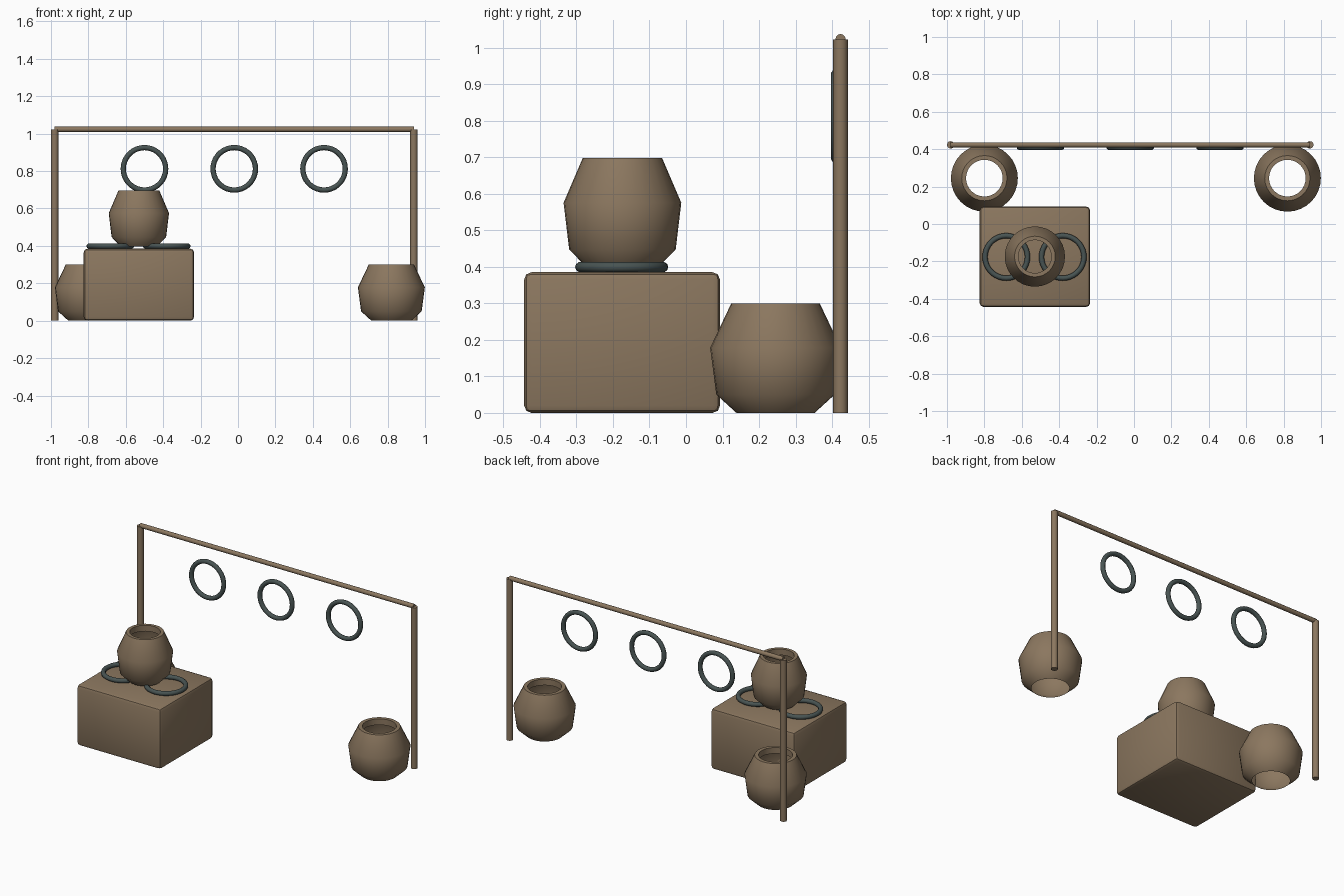
import bpy, bmesh, math
from mathutils import Matrix, Vector

if "Cube" in bpy.data.objects:
    bpy.data.objects.remove(bpy.data.objects["Cube"])


def material(name, rgb):
    m = bpy.data.materials.new(name)
    m.diffuse_color = (*rgb, 1)
    m.use_nodes = True
    m.node_tree.nodes["Principled BSDF"].inputs["Base Color"].default_value = m.diffuse_color
    return m


CLAY = material("warm_brown", (0.26, 0.185, 0.115))
IRON = material("dark_grey_green", (0.065, 0.088, 0.085))


def add_object(name, bm, mat, loc, angle=40):
    me = bpy.data.meshes.new(name)
    bm.to_mesh(me)
    bm.free()
    ob = bpy.data.objects.new(name, me)
    bpy.context.collection.objects.link(ob)
    ob.location = loc
    me.materials.append(mat)
    bpy.ops.object.select_all(action='DESELECT')
    ob.select_set(True)
    bpy.context.view_layer.objects.active = ob
    bpy.ops.object.shade_smooth_by_angle(angle=math.radians(angle))
    return ob


def loft(rings, closed=False):
    """Skin a list of equally long point loops."""
    bm = bmesh.new()
    loops = [[bm.verts.new(p) for p in ring] for ring in rings]
    n = len(loops[0])
    pairs = list(zip(loops, loops[1:]))
    if closed:
        pairs.append((loops[-1], loops[0]))
    for a, b in pairs:
        for i in range(n):
            j = (i + 1) % n
            bm.faces.new((a[i], a[j], b[j], b[i]))
    return bm


def circle(r, z, n):
    return [(r * math.cos(2 * math.pi * i / n), r * math.sin(2 * math.pi * i / n), z)
            for i in range(n)]


def pot(name, loc, width=1.0):
    # Open-bottomed pot with a lip turned inwards
    profile = [(0.107, 0), (0.162, 0.05), (0.179, 0.178), (0.121, 0.3),
               (0.098, 0.3), (0.098, 0.262)]
    bm = loft([circle(r * width, z, 32) for r, z in profile])
    return add_object(name, bm, CLAY, loc, 60)


def ring(name, loc, upright=False):
    major, minor = 0.1135, 0.014
    rings = []
    for k in range(10):
        a = -2 * math.pi * k / 10
        rings.append(circle(major + minor * math.cos(a), minor * math.sin(a), 36))
    bm = loft(rings, closed=True)
    bmesh.ops.recalc_face_normals(bm, faces=bm.faces)
    if upright:
        bm.transform(Matrix.Rotation(math.pi / 2, 4, 'X'))
    return add_object(name, bm, IRON, loc, 60)


def rod(name, start, end, radius):
    a, b = Vector(start), Vector(end)
    bm = bmesh.new()
    bmesh.ops.create_cone(bm, cap_ends=True, segments=12, radius1=radius,
                          radius2=radius, depth=(b - a).length)
    bm.transform((b - a).to_track_quat('Z', 'Y').to_matrix().to_4x4())
    return add_object(name, bm, CLAY, (a + b) / 2)


# Frame: two posts and a cross beam
for side, x in (("left", -0.98), ("right", 0.94)):
    rod(side + "_post", (x, 0.423, 0), (x, 0.423, 1.022), 0.02)
rod("cross_beam", (-0.98, 0.423, 1.023), (0.94, 0.423, 1.023), 0.014)

# Rings hanging below the beam
for i, x in enumerate((-0.5, -0.02, 0.46)):
    ring(f"hanging_ring_{i + 1}", (x, 0.41, 0.812), upright=True)

# Block with bevelled edges
bm = bmesh.new()
bmesh.ops.create_cube(bm, size=1)
bmesh.ops.scale(bm, vec=(0.59, 0.536, 0.385), verts=bm.verts)
bmesh.ops.bevel(bm, geom=bm.edges[:], offset=0.02, segments=2, profile=0.5,
                affect='EDGES')
add_object("block", bm, CLAY, (-0.53, -0.175, 0.1925))

# Rings lying on the block
for side, x in (("left", -0.683), ("right", -0.381)):
    ring(side + "_flat_ring", (x, -0.176, 0.399))

# Pots
pot("block_pot", (-0.53, -0.174, 0.397), 0.9)
pot("left_pot", (-0.80, 0.245, 0))
pot("right_pot", (0.82, 0.245, 0))
